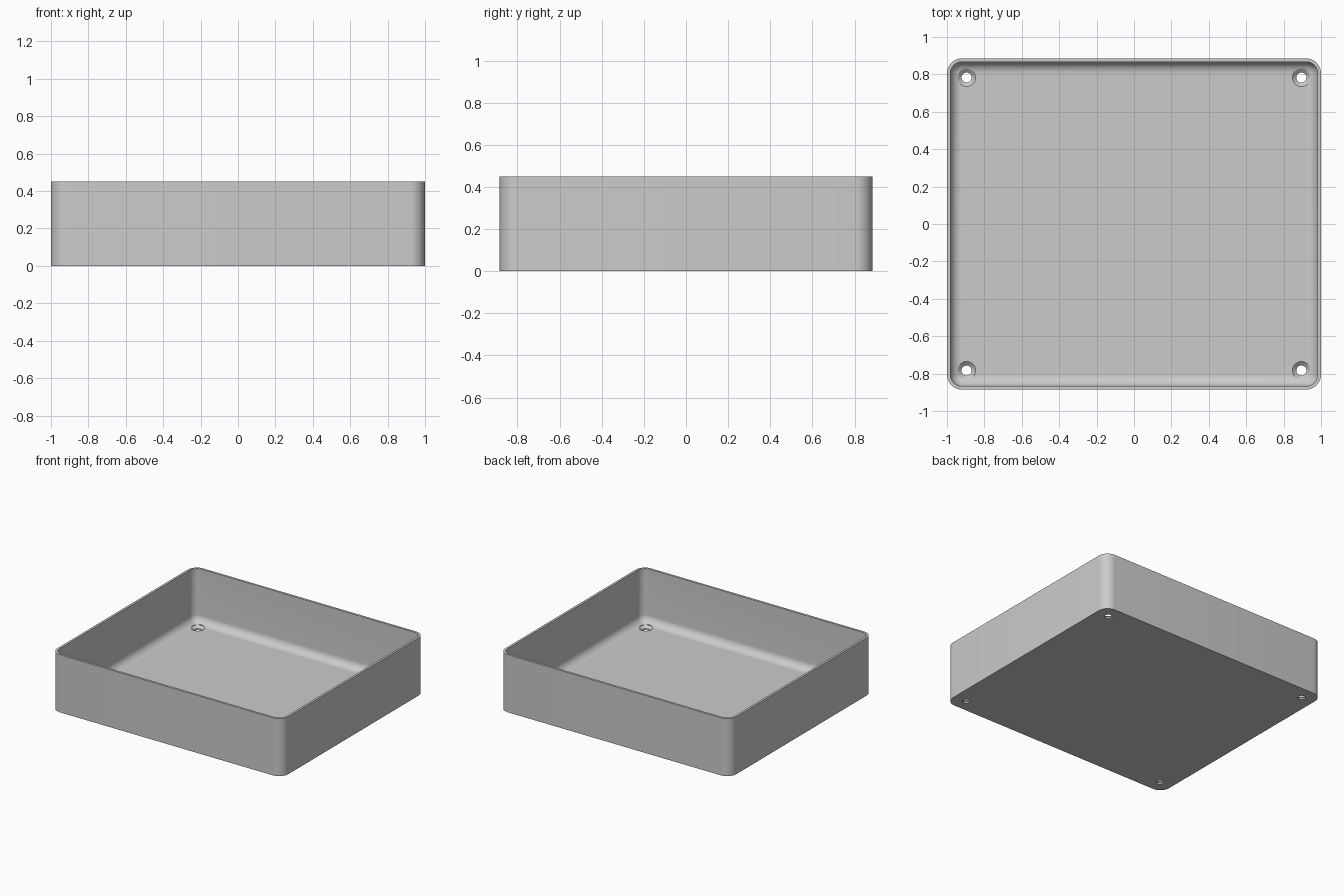
import bpy, bmesh, math

cube = bpy.data.objects.get("Cube")
if cube:
    bpy.data.objects.remove(cube)

HX, HY, HEIGHT = 1.0, 0.885, 0.45
RADIUS, WALL, FLOOR, FILLET = 0.08, 0.018, 0.03, 0.06
STEPS = 10

grey = bpy.data.materials.new("plain grey")
grey.use_nodes = True
colour = (0.6, 0.6, 0.6, 1)
grey.diffuse_color = colour
grey.node_tree.nodes["Principled BSDF"].inputs["Base Color"].default_value = colour


def rounded_ring(inset, z):
    """Points of a rounded rectangle, counter-clockwise."""
    r = max(RADIUS - inset, 0.002)
    points = []
    for i, (sx, sy) in enumerate([(1, 1), (-1, 1), (-1, -1), (1, -1)]):
        for k in range(STEPS + 1):
            a = (i + k / STEPS) * math.pi / 2
            points.append((sx * (HX - inset - r) + r * math.cos(a),
                           sy * (HY - inset - r) + r * math.sin(a), z))
    return points


def round_ring(centre, r, z, count=32):
    return [(centre[0] + r * math.cos(math.tau * k / count),
             centre[1] + r * math.sin(math.tau * k / count), z) for k in range(count)]


def loft(name, rings):
    """Skin a closed solid through matching rings."""
    bm = bmesh.new()
    loops = [[bm.verts.new(p) for p in ring] for ring in rings]
    n = len(loops[0])
    for low, high in zip(loops, loops[1:]):
        for k in range(n):
            j = (k + 1) % n
            bm.faces.new((low[k], low[j], high[j], high[k]))
    bm.faces.new(loops[0][::-1])
    bm.faces.new(loops[-1])
    bmesh.ops.recalc_face_normals(bm, faces=bm.faces[:])
    mesh = bpy.data.meshes.new(name)
    bm.to_mesh(mesh)
    bm.free()
    mesh.materials.append(grey)
    obj = bpy.data.objects.new(name, mesh)
    bpy.context.collection.objects.link(obj)
    return obj


# Tray: outer wall, rim, inner wall, then a rounded fillet into the floor
rings = [rounded_ring(0, 0), rounded_ring(0, HEIGHT), rounded_ring(WALL, HEIGHT)]
for k in range(STEPS + 1):
    a = k / STEPS * math.pi / 2
    rings.append(rounded_ring(WALL + FILLET * (1 - math.cos(a)),
                              FLOOR + FILLET * (1 - math.sin(a))))
tray = loft("tray", rings)

# Countersunk screw holes in the four corners
for sx in (-1, 1):
    for sy in (-1, 1):
        c = (sx * 0.895, sy * 0.783)
        profile = [(0.027, -0.1), (0.027, 0.012), (0.048, FLOOR), (0.048, 0.2)]
        cutter = loft("hole_cutter", [round_ring(c, r, z) for r, z in profile])
        cutter.hide_render = True
        bpy.context.view_layer.objects.active = tray
        cut = tray.modifiers.new("screw hole", "BOOLEAN")
        cut.operation, cut.solver, cut.object = "DIFFERENCE", "EXACT", cutter
        bpy.ops.object.modifier_apply(modifier=cut.name)
        bpy.data.objects.remove(cutter)

bpy.ops.object.select_all(action="DESELECT")
tray.select_set(True)
bpy.context.view_layer.objects.active = tray
bpy.ops.object.shade_smooth_by_angle(angle=math.radians(30))
